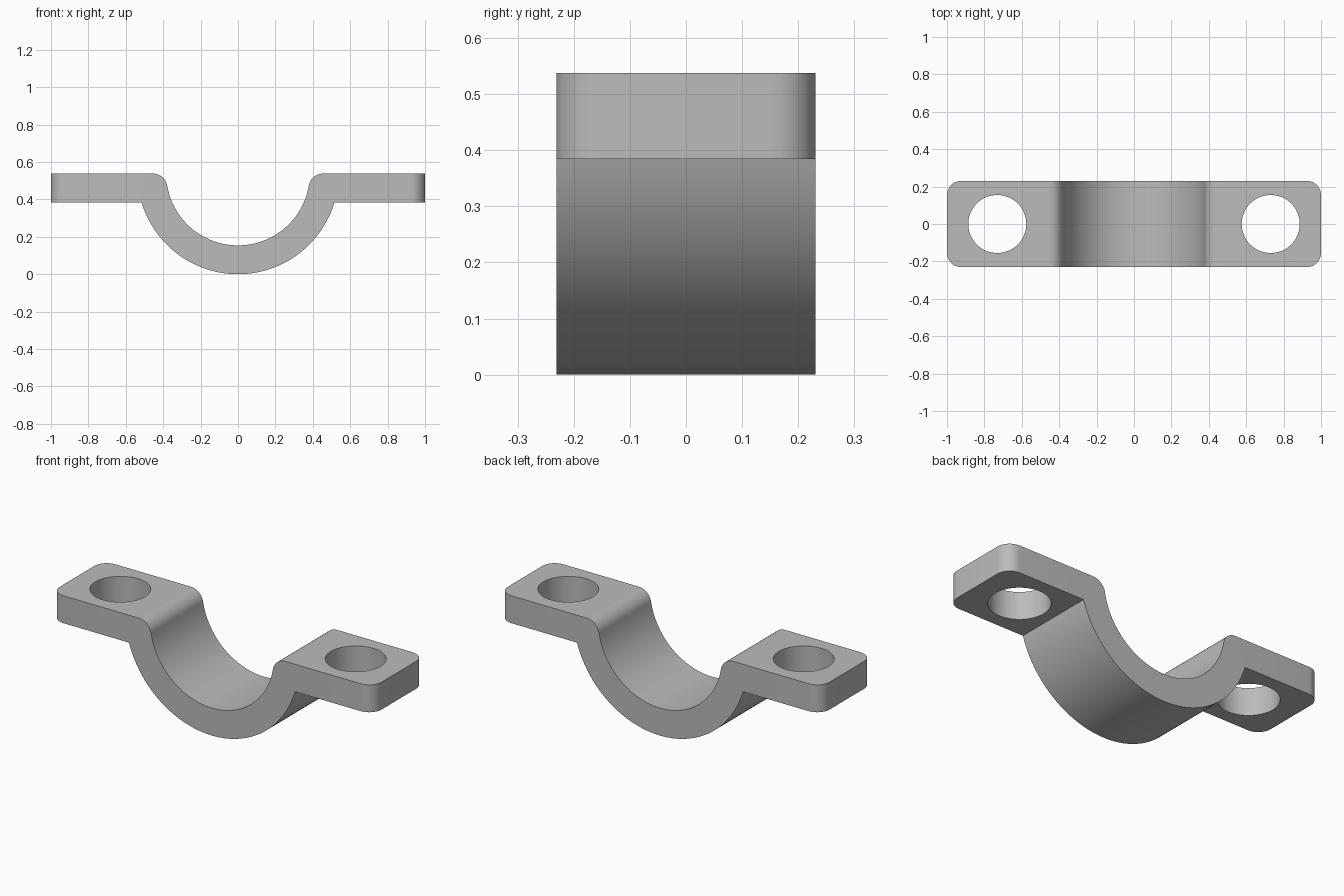
import bpy, bmesh
from math import sin, cos, pi, atan2, asin, sqrt

cube = bpy.data.objects.get("Cube")
if cube:
    bpy.data.objects.remove(cube, do_unlink=True)

HALF_LEN, HALF_DEPTH = 1.0, 0.231
TOP, THICK = 0.538, 0.154
R_OUT, R_IN = TOP, TOP - THICK
FILLET = 0.077
HOLE_X, HOLE_R = 0.731, 0.155

steel = bpy.data.materials.new("grey_steel")
steel.use_nodes = True
steel.diffuse_color = (0.5, 0.5, 0.5, 1)
steel.node_tree.nodes["Principled BSDF"].inputs["Base Color"].default_value = (0.5, 0.5, 0.5, 1)


def arc(cx, cz, r, a0, a1, n):
    angles = [a0 + (a1 - a0) * i / n for i in range(n + 1)]
    return [(cx + r * cos(a), cz + r * sin(a)) for a in angles]


# Side profile: half saddle with a flat lug, from bottom centre round to inner centre
fx = sqrt((R_IN + FILLET) ** 2 - FILLET ** 2)
touch = atan2(-FILLET, fx)
half = arc(0, TOP, R_OUT, -pi / 2, -asin(THICK / R_OUT), 32)
half += [(HALF_LEN, TOP - THICK), (HALF_LEN, TOP)]
half += arc(fx, TOP - FILLET, FILLET, pi / 2, pi + touch, 12)
half += arc(0, TOP, R_IN, touch, -pi / 2, 32)[1:]
profile = half + [(-x, z) for x, z in reversed(half[1:-1])]

# Extrude the profile through the depth
bm = bmesh.new()
face = bm.faces.new([bm.verts.new((x, -HALF_DEPTH, z)) for x, z in profile])
ext = bmesh.ops.extrude_face_region(bm, geom=[face])
moved = [v for v in ext["geom"] if isinstance(v, bmesh.types.BMVert)]
bmesh.ops.translate(bm, verts=moved, vec=(0, 2 * HALF_DEPTH, 0))
bmesh.ops.recalc_face_normals(bm, faces=bm.faces)

# Round the upright corners of the lugs
corners = [e for e in bm.edges
           if all(abs(v.co.x) > HALF_LEN - 0.001 for v in e.verts)
           and abs(e.verts[0].co.z - e.verts[1].co.z) > 0.1]
bmesh.ops.bevel(bm, geom=corners, offset=FILLET, segments=10, profile=0.5, affect='EDGES')
mesh = bpy.data.meshes.new("saddle_clamp")
bm.to_mesh(mesh)
bm.free()
mesh.materials.append(steel)
clamp = bpy.data.objects.new("saddle_clamp", mesh)
bpy.context.collection.objects.link(clamp)

# Drill a bolt hole through each lug
for side in (-1, 1):
    bpy.ops.mesh.primitive_cylinder_add(vertices=64, radius=HOLE_R, depth=0.6,
                                        location=(side * HOLE_X, 0, TOP - THICK / 2))
    drill = bpy.context.object
    drill.data.materials.append(steel)
    cut = clamp.modifiers.new("bolt_hole", 'BOOLEAN')
    cut.operation, cut.solver, cut.object = 'DIFFERENCE', 'EXACT', drill
    bpy.context.view_layer.objects.active = clamp
    bpy.ops.object.modifier_apply(modifier=cut.name)
    bpy.data.objects.remove(drill, do_unlink=True)

bpy.ops.object.select_all(action='DESELECT')
clamp.select_set(True)
bpy.context.view_layer.objects.active = clamp
bpy.ops.object.shade_smooth_by_angle()
